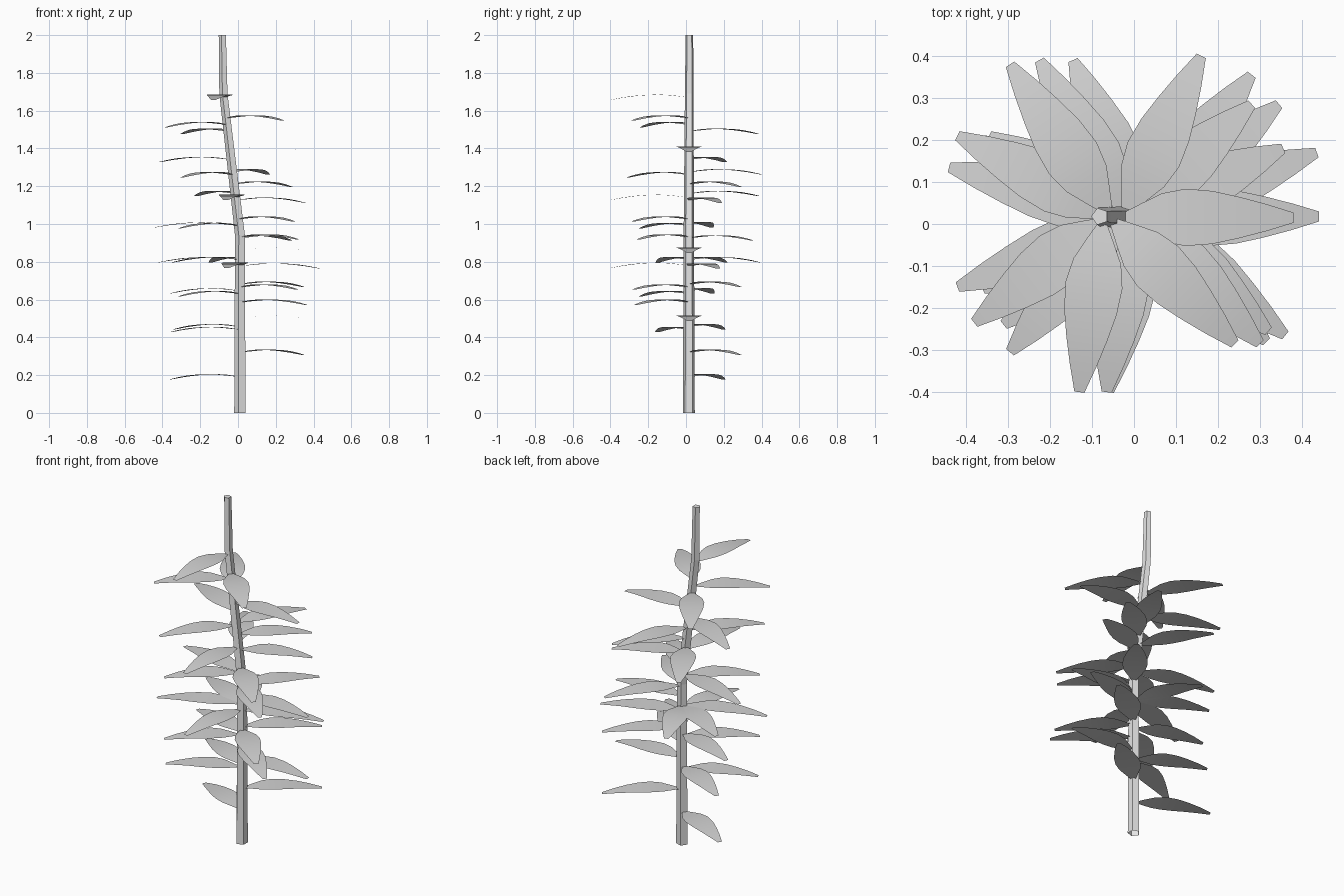
import bpy, bmesh, math
from mathutils import Vector


def material(name, value):
    mat = bpy.data.materials.new(name)
    mat.diffuse_color = (value, value, value, 1)
    return mat


stem_grey = material("stem_grey", 0.78)
leaf_grey = material("leaf_grey", 0.65)

# Stem path: centre x, centre y, z, radius
STEM = [(0.013, 0.015, 0, 0.033), (0.013, 0.015, 0.94, 0.029),
        (-0.075, 0.017, 1.69, 0.024), (-0.081, 0.018, 2.0, 0.021)]

# Leaf tips: x, y, z
TIPS = [(-0.13, -0.40, 1.66), (0.24, -0.285, 1.55), (-0.38, -0.235, 1.515),
        (-0.295, 0.38, 1.48), (0.38, 0.015, 1.385), (-0.42, 0.21, 1.33),
        (0.16, 0.40, 1.265), (-0.295, -0.305, 1.25), (0.28, 0.285, 1.20),
        (-0.225, 0.39, 1.15), (-0.065, -0.40, 1.13), (0.355, 0.18, 1.115),
        (0.30, -0.285, 1.015), (-0.44, 0.135, 0.985), (-0.31, -0.24, 0.98),
        (0.32, -0.255, 0.92), (0.28, 0.355, 0.915), (0.44, 0.018, 0.85),
        (-0.42, -0.15, 0.80), (-0.345, 0.21, 0.80), (-0.145, 0.39, 0.80),
        (0.435, 0.17, 0.767), (-0.06, -0.40, 0.77), (0.345, 0.285, 0.67),
        (0.315, -0.28, 0.655), (-0.36, 0.14, 0.635), (-0.31, -0.24, 0.62),
        (0.36, -0.265, 0.575), (0.44, 0.018, 0.49), (-0.36, -0.155, 0.43),
        (-0.34, 0.20, 0.445), (0.345, 0.285, 0.31), (-0.36, 0.20, 0.18)]

# Leaf outline: fraction along, half width, height above the base
LEAF = [(0, 0.012, 0), (0.1, 0.033, 0.005), (0.22, 0.057, 0.010),
        (0.36, 0.068, 0.013), (0.52, 0.063, 0.011), (0.68, 0.049, 0.006),
        (0.84, 0.032, -0.003), (1, 0.012, -0.015)]


def finish(name, bm, mat, smooth):
    mesh = bpy.data.meshes.new(name)
    bm.to_mesh(mesh)
    bm.free()
    mesh.materials.append(mat)
    for p in mesh.polygons:
        p.use_smooth = smooth
    obj = bpy.data.objects.new(name, mesh)
    bpy.context.collection.objects.link(obj)


def stem_centre(z):
    for a, b in zip(STEM, STEM[1:]):
        if z <= b[2]:
            t = (z - a[2]) / (b[2] - a[2])
            return Vector(a[:3]).lerp(Vector(b[:3]), t)


# Five-sided stem, open at the bottom
bm = bmesh.new()
rings = []
for x, y, z, r in STEM:
    angles = [math.pi + i * math.tau / 5 for i in range(5)]
    rings.append([bm.verts.new((x + r * math.cos(a), y + r * math.sin(a), z)) for a in angles])
for lo, hi in zip(rings, rings[1:]):
    for i in range(5):
        j = (i + 1) % 5
        bm.faces.new((lo[i], lo[j], hi[j], hi[i]))
bm.faces.new(rings[-1])
finish("stem", bm, stem_grey, False)

# Arched leaves, each a thin strip pointing out from the stem
for n, tip in enumerate(TIPS):
    base = stem_centre(tip[2] + 0.012)
    way = Vector((tip[0] - base.x, tip[1] - base.y, 0))
    length = way.length - 0.018
    way.normalize()
    side = Vector((-way.y, way.x, 0))
    bm = bmesh.new()
    rows = []
    for t, w, h in LEAF:
        mid = base + way * (0.018 + t * length) + Vector((0, 0, h))
        rows.append((bm.verts.new(mid - side * w), bm.verts.new(mid + side * w)))
    for a, b in zip(rows, rows[1:]):
        bm.faces.new((a[0], b[0], b[1], a[1]))
    finish(f"leaf_{n + 1}", bm, leaf_grey, True)
